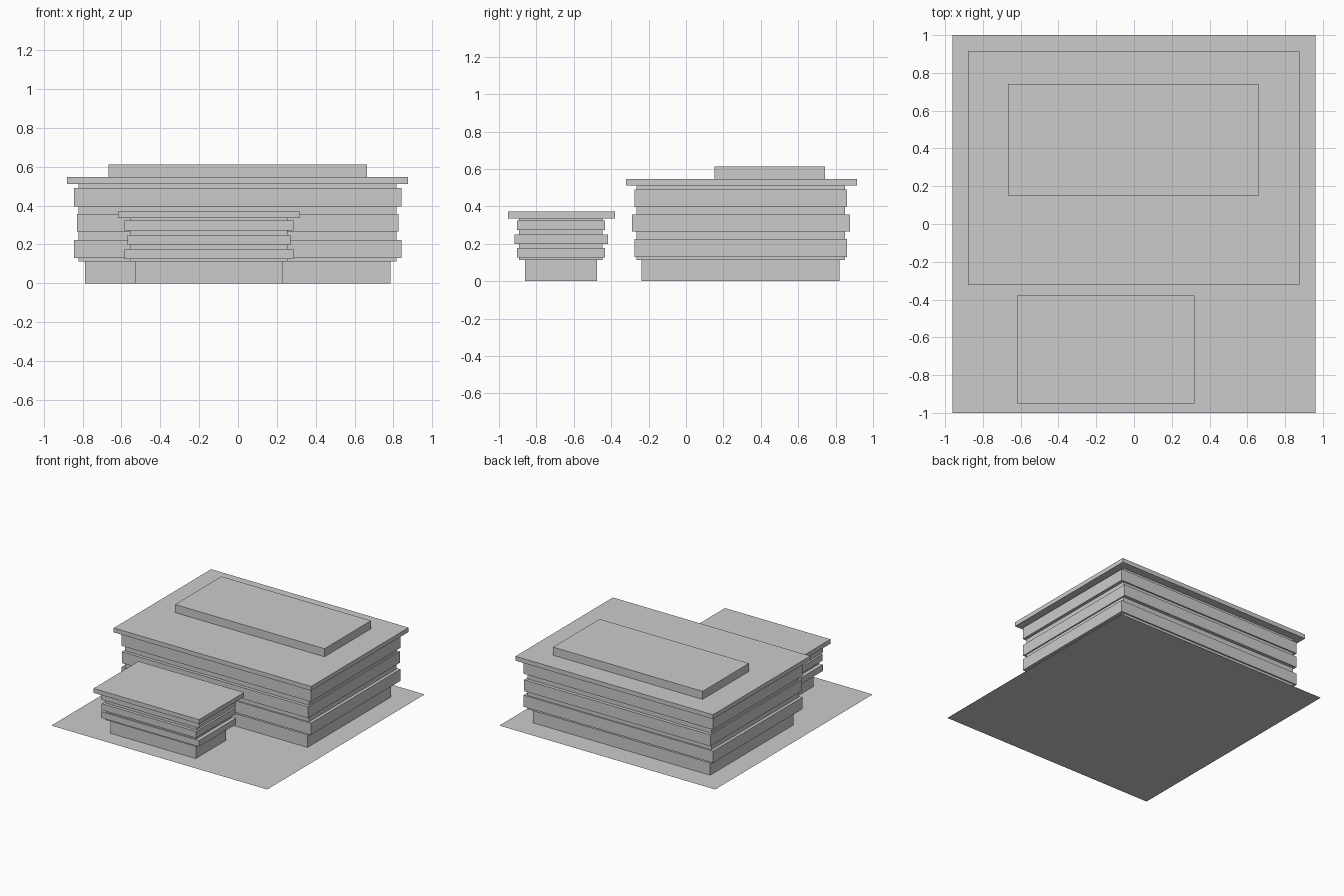
import bpy
import bmesh
from mathutils import Matrix, Vector

cube = bpy.data.objects.get("Cube")
if cube:
    bpy.data.objects.remove(cube)

# One plain grey for the whole massing model
grey = bpy.data.materials.new("plain_grey")
grey.use_nodes = True
colour = (0.6, 0.6, 0.6, 1)
grey.diffuse_color = colour
grey.node_tree.nodes["Principled BSDF"].inputs["Base Color"].default_value = colour


def finish(name, bm):
    mesh = bpy.data.meshes.new(name)
    bm.to_mesh(mesh)
    bm.free()
    mesh.materials.append(grey)
    bpy.context.collection.objects.link(bpy.data.objects.new(name, mesh))


def slab(name, centre_x, half_x, y0, y1, z0, z1):
    """Flat-sided block centred on centre_x, between the given y and z limits."""
    bm = bmesh.new()
    place = Matrix.Translation(Vector((centre_x, (y0 + y1) / 2, (z0 + z1) / 2)))
    size = Matrix.Diagonal((2 * half_x, y1 - y0, z1 - z0, 1))
    bmesh.ops.create_cube(bm, size=1, matrix=place @ size)
    finish(name, bm)


def building(name, centre_x, parts):
    for part, half_x, y0, y1, z0, z1 in parts:
        slab(f"{name}_{part}", centre_x, half_x, y0, y1, z0, z1)


# Paper-thin site
site = bmesh.new()
bmesh.ops.create_grid(site, x_segments=1, y_segments=1, size=1,
                      matrix=Matrix.Diagonal((0.96, 1, 1, 1)))
finish("site_ground", site)

# Large building: plinth, recessed walls, projecting bands, roof and penthouse
building("main", -0.002, [
    ("plinth", 0.787, -0.238, 0.82, 0, 0.113),
    ("walls", 0.818, -0.264, 0.85, 0.113, 0.512),
    ("lower_band", 0.843, -0.275, 0.861, 0.13, 0.224),
    ("middle_band", 0.828, -0.29, 0.877, 0.266, 0.357),
    ("upper_band", 0.843, -0.275, 0.861, 0.396, 0.49),
    ("roof", 0.878, -0.322, 0.915, 0.512, 0.547),
    ("penthouse", 0.665, 0.152, 0.742, 0.547, 0.612),
])

# Small front building, same stack without the penthouse
building("annex", -0.15, [
    ("plinth", 0.378, -0.862, -0.476, 0, 0.113),
    ("walls", 0.405, -0.893, -0.447, 0.113, 0.336),
    ("lower_band", 0.435, -0.903, -0.433, 0.126, 0.176),
    ("middle_band", 0.42, -0.918, -0.418, 0.198, 0.25),
    ("upper_band", 0.435, -0.903, -0.433, 0.273, 0.324),
    ("roof", 0.469, -0.951, -0.379, 0.336, 0.371),
])
